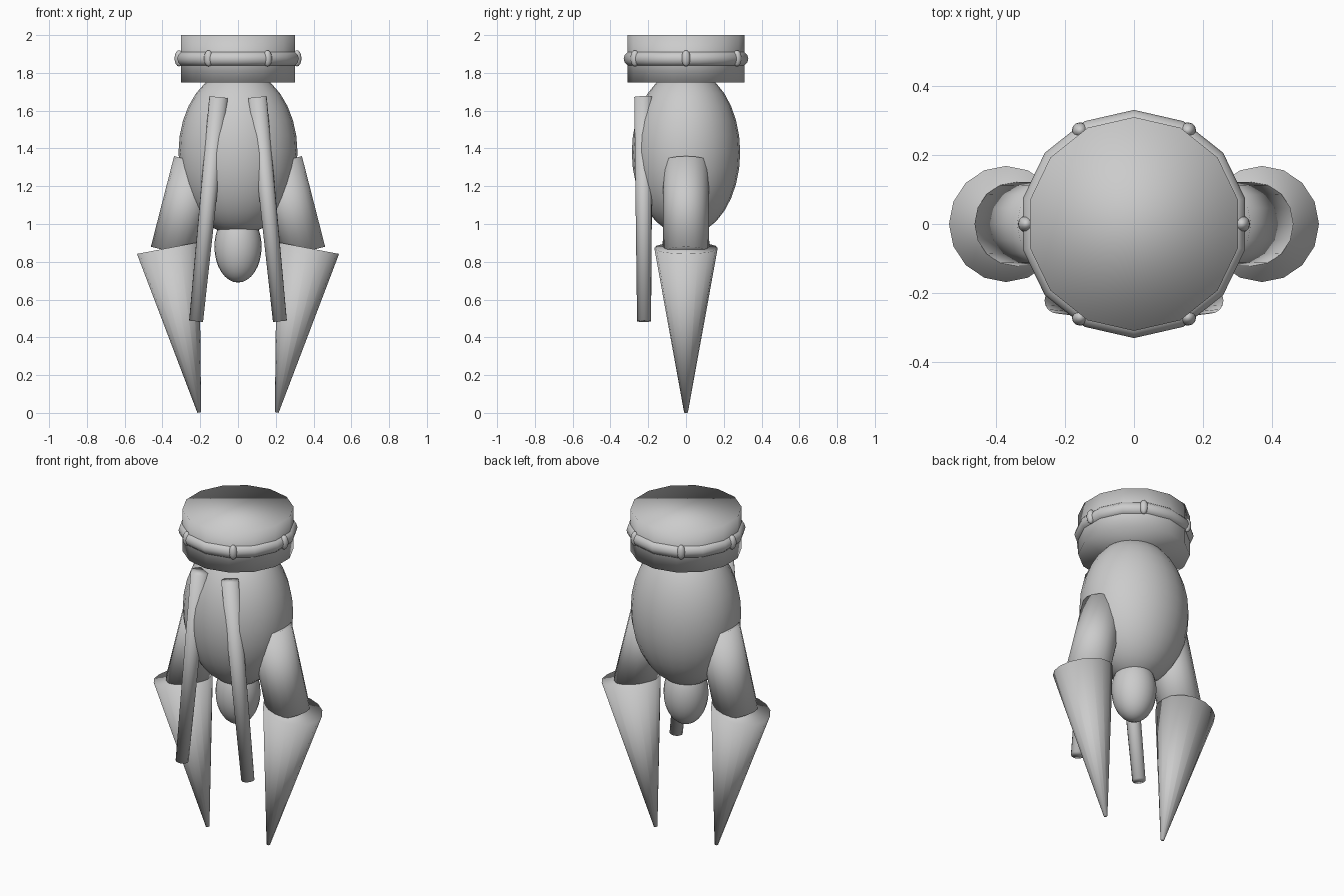
import bpy
import math
from mathutils import Vector

cube = bpy.data.objects.get("Cube")
if cube:
    bpy.data.objects.remove(cube, do_unlink=True)

grey = bpy.data.materials.new("plain grey")
grey.use_nodes = True
grey.diffuse_color = (0.6, 0.6, 0.6, 1)
grey.node_tree.nodes["Principled BSDF"].inputs["Base Color"].default_value = (0.6, 0.6, 0.6, 1)


def finish(name):
    """Name the active object, colour it and shade it fully smooth."""
    obj = bpy.context.object
    obj.name = name
    obj.data.materials.append(grey)
    bpy.ops.object.shade_smooth()
    return obj


def ellipsoid(name, centre, radii, segments=24, rings=16, turn=0):
    bpy.ops.mesh.primitive_uv_sphere_add(segments=segments, ring_count=rings, radius=1,
                                         location=centre, rotation=(0, 0, turn))
    bpy.context.object.scale = radii
    return finish(name)


def limb(name, top, bottom, r_top, r_bottom, sides=16):
    """Tapered closed cylinder between two points."""
    top, bottom = Vector(top), Vector(bottom)
    axis = top - bottom
    bpy.ops.mesh.primitive_cone_add(vertices=sides, radius1=r_bottom, radius2=r_top,
                                    depth=axis.length, location=(top + bottom) / 2)
    bpy.context.object.rotation_euler = axis.to_track_quat('Z', 'Y').to_euler()
    return finish(name)


# Body and the small bulb below it
ellipsoid("body", (0, 0, 1.38), (0.315, 0.287, 0.44))
ellipsoid("lower_bulb", (0, 0, 0.88), (0.125, 0.125, 0.19))

# Cap drum with its band
limb("cap", (0, 0, 2), (0, 0, 1.75), 0.309, 0.309, 14)
bpy.ops.mesh.primitive_torus_add(major_segments=14, minor_segments=12, major_radius=0.29,
                                 minor_radius=0.04, location=(0, 0, 1.875),
                                 rotation=(0, 0, math.pi / 2))
finish("cap_band")

# Studs around the band
for i in range(6):
    a = i * math.pi / 3
    ellipsoid(f"band_stud_{i + 1}", (0.312 * math.cos(a), 0.312 * math.sin(a), 1.877),
              (0.024, 0.024, 0.043), 12, 8, a)

# Paired limbs
for side, s in (("left", 1), ("right", -1)):
    limb(f"{side}_upper_leg", (s * 0.222, 0, 1.33), (s * 0.343, 0, 0.85), 0.12, 0.122)
    limb(f"{side}_lower_leg", (s * 0.37, 0, 0.873), (s * 0.205, 0, 0.002), 0.168, 0.01)
    limb(f"{side}_front_strap", (s * 0.103, -0.225, 1.672), (s * 0.222, -0.222, 0.485),
         0.049, 0.037)
